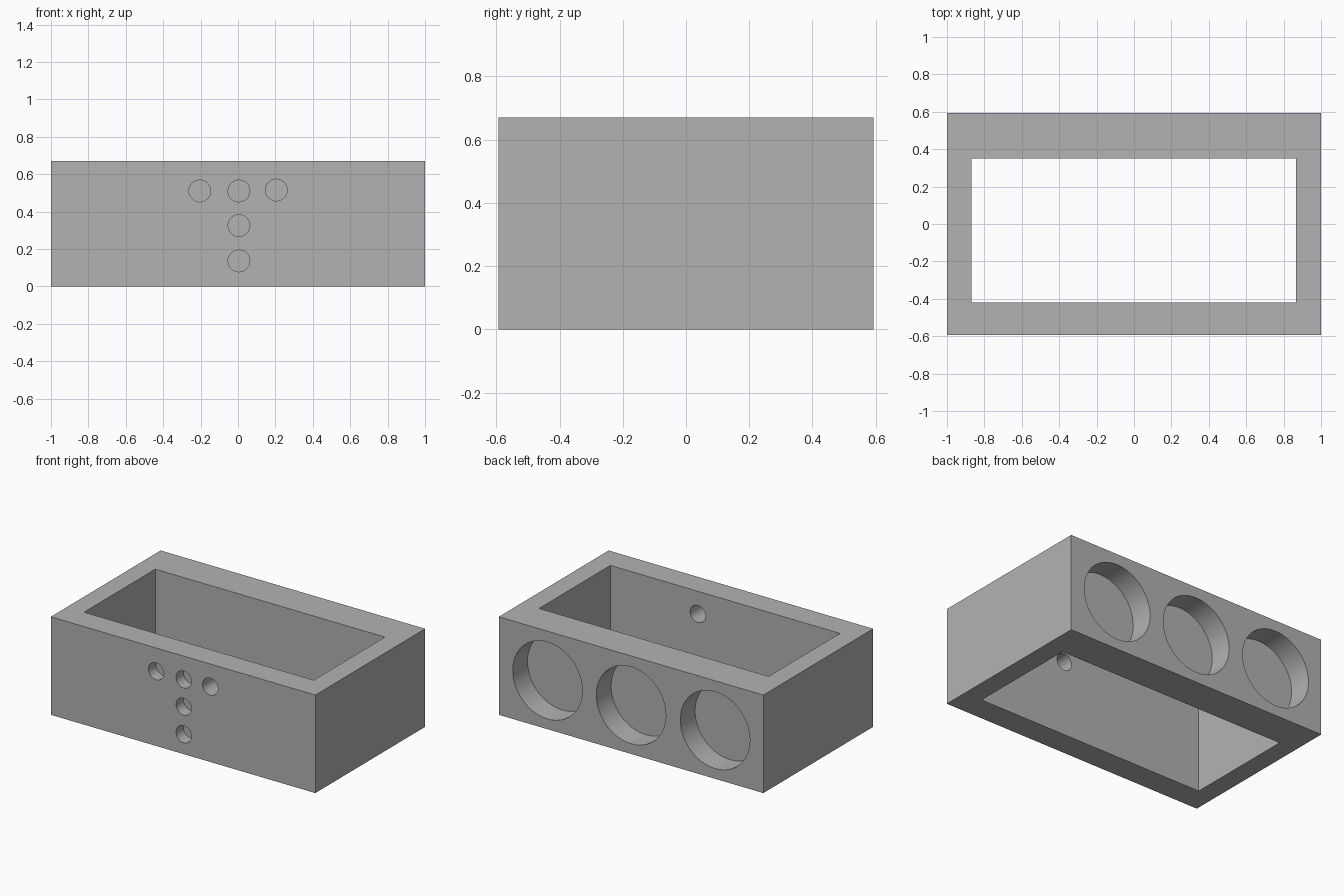
import bpy, math

default = bpy.data.objects.get("Cube")
if default:
    bpy.data.objects.remove(default, do_unlink=True)

HALF_Y, HEIGHT = 0.593, 0.67
OVERLAP = 0.05

grey = bpy.data.materials.new("mid grey")
grey.use_nodes = True
colour = (0.448, 0.448, 0.448, 1)
grey.diffuse_color = colour
grey.node_tree.nodes["Principled BSDF"].inputs["Base Color"].default_value = colour


def box(name, x0, x1, y0, y1, z0, z1):
    bpy.ops.mesh.primitive_cube_add(
        size=1, location=((x0 + x1) / 2, (y0 + y1) / 2, (z0 + z1) / 2))
    ob = bpy.context.object
    ob.name = name
    ob.scale = (x1 - x0, y1 - y0, z1 - z0)
    bpy.ops.object.transform_apply(location=True, rotation=False, scale=True)
    ob.data.materials.append(grey)
    return ob


def bore(name, x, z, radius, y0, y1):
    """Round cutter running along y."""
    bpy.ops.mesh.primitive_cylinder_add(
        vertices=64, radius=radius, depth=y1 - y0,
        location=(x, (y0 + y1) / 2, z), rotation=(math.pi / 2, 0, 0))
    ob = bpy.context.object
    ob.name = name
    ob.data.materials.append(grey)
    return ob


def cut(body, cutter):
    cutter.hide_render = True
    mod = body.modifiers.new(cutter.name, "BOOLEAN")
    mod.operation = "DIFFERENCE"
    mod.solver = "EXACT"
    mod.object = cutter
    bpy.context.view_layer.objects.active = body
    bpy.ops.object.modifier_apply(modifier=mod.name)
    bpy.data.objects.remove(cutter, do_unlink=True)


# Outer block with an opening from top to bottom
housing = box("housing", -1, 1, -HALF_Y, HALF_Y, 0, HEIGHT)
cut(housing, box("opening_cutter", -0.87, 0.866, -0.42, 0.35, -OVERLAP, HEIGHT + OVERLAP))

# Three large blind recesses in the back wall
for x in (-0.635, 0, 0.632):
    cut(housing, bore("recess_cutter", x, 0.333, 0.263, HALF_Y - 0.16, HALF_Y + OVERLAP))

# Small blind holes in the front wall
for x, z in ((-0.204, 0.51), (0.005, 0.51), (0.005, 0.325), (0.005, 0.136)):
    cut(housing, bore("small_hole_cutter", x, z, 0.058, -HALF_Y - OVERLAP, -HALF_Y + 0.08))

# One small hole passes right through the front wall
cut(housing, bore("through_hole_cutter", 0.205, 0.515, 0.058, -HALF_Y - OVERLAP, -0.3))

# Smooth bores, sharp edges elsewhere
bpy.ops.object.select_all(action="DESELECT")
housing.select_set(True)
bpy.context.view_layer.objects.active = housing
bpy.ops.object.shade_smooth_by_angle(angle=math.radians(30))
